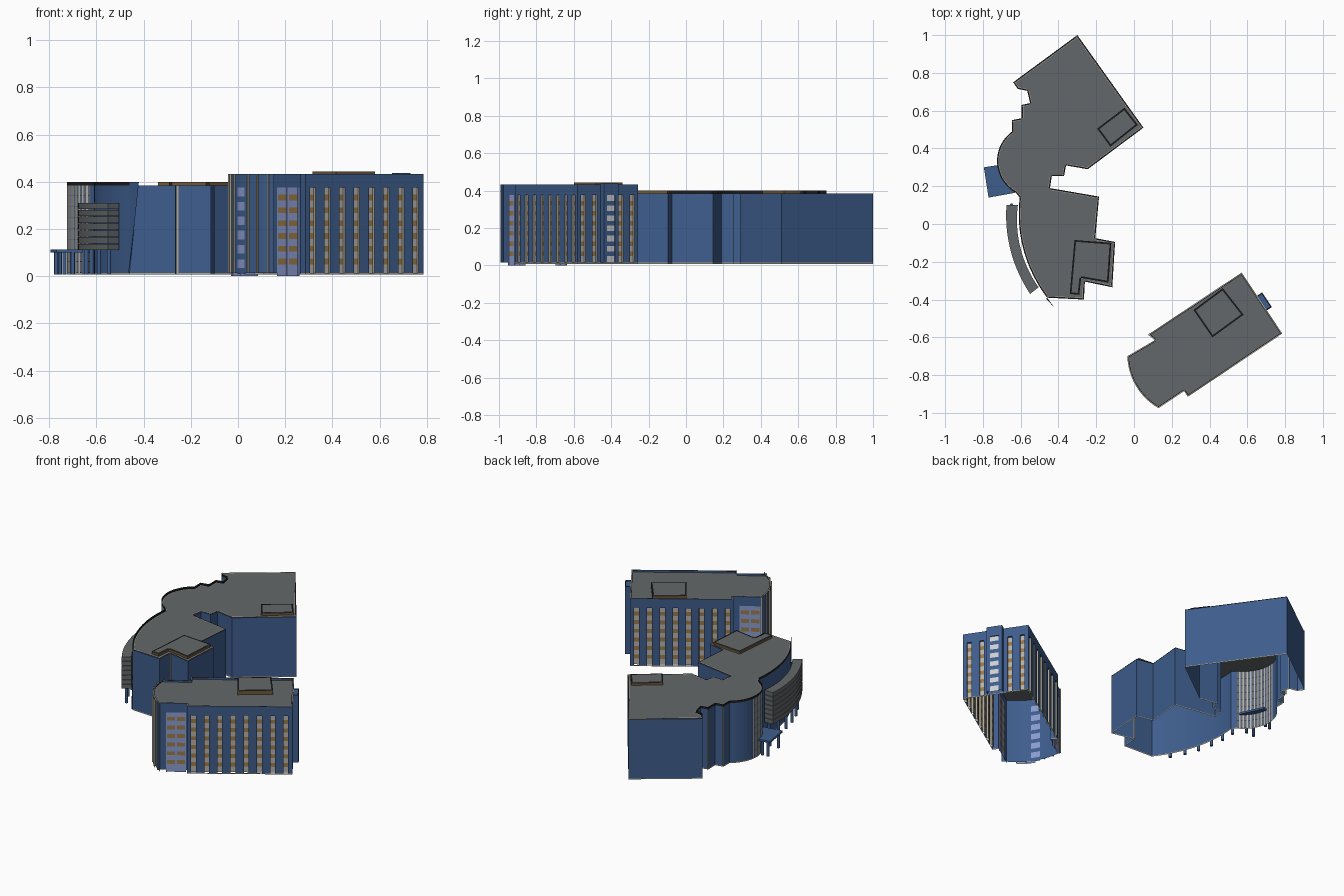
import bpy, bmesh, math
from mathutils import Vector as V

old = bpy.data.objects.get("Cube")
if old:
    bpy.data.objects.remove(old)

COLOURS = {
    "wall_blue": (.048, .110, .265), "roof_grey": (.125, .137, .144),
    "dark_trim": (.012, .012, .014), "spandrel_tan": (.32, .19, .06),
    "pale_glass": (.45, .44, .42), "glass_blue": (.26, .33, .62),
    "plant_brown": (.15, .095, .04), "stone_trim": (.42, .38, .29),
    "white_glass": (.62, .63, .66),
}
MATS, NAMES = [], list(COLOURS)
for name, rgb in COLOURS.items():
    m = bpy.data.materials.new(name)
    m.use_nodes = True
    m.diffuse_color = (*rgb, 1)
    m.node_tree.nodes["Principled BSDF"].inputs["Base Color"].default_value = (*rgb, 1)
    MATS.append(m)
BLUE, ROOF, DARK, TAN, PALE, GLASS, BROWN, STONE, WHITE = range(len(NAMES))


def finish(name, bm):
    bmesh.ops.remove_doubles(bm, verts=bm.verts, dist=1e-5)
    me = bpy.data.meshes.new(name)
    bm.to_mesh(me)
    bm.free()
    for m in MATS:
        me.materials.append(m)
    ob = bpy.data.objects.new(name, me)
    bpy.context.collection.objects.link(ob)


def face(bm, pts, mat):
    f = bm.faces.new([bm.verts.new(p) for p in pts])
    f.material_index = mat


def out(a, b):
    d = (b - a).normalized()
    return V((-d.y, d.x))


def rect(bm, a, b, z0, z1, mat):
    # upright panel; outlines run clockwise so its front faces outward
    face(bm, [(*b, z0), (*a, z0), (*a, z1), (*b, z1)], mat)


def flat(bm, pts, z, mat):
    face(bm, [(*p, z) for p in reversed(pts)], mat)


def arc(p0, p1, p2, n):
    # n + 1 points on the circle through three points
    a, b, c = V(p0), V(p1), V(p2)
    d = 2 * (a.x * (b.y - c.y) + b.x * (c.y - a.y) + c.x * (a.y - b.y))
    s = [p.length_squared for p in (a, b, c)]
    o = V(((s[0] * (b.y - c.y) + s[1] * (c.y - a.y) + s[2] * (a.y - b.y)) / d,
           (s[0] * (c.x - b.x) + s[1] * (a.x - c.x) + s[2] * (b.x - a.x)) / d))
    t0 = math.atan2(*(a - o).yx)
    t = math.remainder(math.atan2(*(c - o).yx) - t0, math.tau)
    r = (a - o).length
    return [o + r * V((math.cos(t0 + t * i / n), math.sin(t0 + t * i / n))) for i in range(n + 1)]


def pairs(pts, closed=False):
    return list(zip(pts, pts[1:] + (pts[:1] if closed else [])))


def coping(bm, edges, z, mat, w0, w1):
    # flat strip along the edges, from inset w0 to inset w1
    for a, b in edges:
        n = out(a, b)
        face(bm, [(*(a - n * w0), z), (*(a - n * w1), z), (*(b - n * w1), z), (*(b - n * w0), z)], mat)


def rib(bm, p, d, n, z0, z1):
    # slim three-sided upright strip standing on a wall
    q = [p - d * .003, p - d * .003 + n * .008, p + d * .003 + n * .008, p + d * .003]
    for u, v in pairs(q):
        rect(bm, u, v, z0, z1, STONE)


def prism(name, pts, z0, z1, side, top, rim=None, base=False):
    bm = bmesh.new()
    pts = [V(p) for p in pts]
    for a, b in pairs(pts, True):
        rect(bm, a, b, z0, z1, side)
    flat(bm, pts, z1, top)
    if base:
        face(bm, [(*p, z0) for p in pts], side)
    if rim is not None:
        coping(bm, pairs(pts, True), z1 + .002, rim, 0, .009)
    finish(name, bm)


def rows(bm, a, b, z0, z1, n, lower, upper, share):
    h = (z1 - z0) / n
    for i in range(n):
        z = z0 + i * h
        rect(bm, a, b, z, z + h * share, lower)
        rect(bm, a, b, z + h * share, z + h, upper)


def window_wall(bm, a, b, n, width, wall, jamb, lower, upper, z0, z1, depth):
    # n recessed window strips between piers
    for i in range(n):
        p = [a.lerp(b, (i + t) / n) for t in (0, .5 - width / 2, .5 + width / 2, 1)]
        q = [v - out(a, b) * depth for v in p]
        rect(bm, p[0], p[1], z0, z1, wall)
        rect(bm, p[2], p[3], z0, z1, wall)
        rect(bm, p[1], q[1], z0, z1, jamb)
        rect(bm, q[2], p[2], z0, z1, jamb)
        rect(bm, q[1], q[2], z0, .05, upper)
        rows(bm, q[1], q[2], .05, z1, 6, lower, upper, .45)
        face(bm, [(*v, z1) for v in (p[1], p[2], q[2], q[1])], wall)


# Large curved building: open-bottomed shell with flat roof
ZG, Z0, ZA = .008, .014, .385
east = [V(p) for p in [(-.30, 1), (.05, .51), (-.245, .29), (-.36, .31), (-.37, .255), (-.435, .255),
                       (-.445, .19), (-.185, .145), (-.205, -.075), (-.10, -.095), (-.115, -.335),
                       (-.26, -.305), (-.265, -.40)]]
sweep = arc((-.46, -.39), (-.575, -.17), (-.605, .14), 16)
bulge = arc((-.625, .165), (-.725, .34), (-.645, .49), 18)
jags = [V(p) for p in [(-.645, .55), (-.595, .56), (-.595, .63), (-.55, .64), (-.565, .705),
                       (-.615, .715), (-.64, .75)]]
outline = east + sweep + bulge + jags
bm = bmesh.new()
for a, b in pairs(outline, True):
    rect(bm, a, b, ZG, Z0, STONE)
    if a in bulge and b in bulge and a.y < .36:
        p = [a.lerp(b, t) for t in (0, .15, .62, 1)]
        rect(bm, p[0], p[1], Z0, ZA, BLUE)
        rows(bm, p[1], p[2], Z0, ZA, 8, DARK, ROOF, .07)
        rect(bm, p[2], p[3], Z0, ZA, PALE)
    else:
        rect(bm, a, b, Z0, ZA, BLUE)
flat(bm, outline, ZA, ROOF)
finish("curved_building", bm)

bm = bmesh.new()
coping(bm, pairs(outline, True), ZA + .002, DARK, 0, .007)
coping(bm, pairs(outline, True), ZA + .003, STONE, .007, .0095)
for a, b in pairs(sweep + bulge + jags):
    rect(bm, a, b, ZA, .40, DARK)
finish("curved_building_parapet", bm)

# Stone corner strips
bm = bmesh.new()
for a, b in pairs(jags)[::2] + pairs(east)[11:]:
    rib(bm, a, (b - a).normalized(), out(a, b), Z0, ZA)
finish("corner_strips", bm)

# Raking fin at the south end of the sweep
bm = bmesh.new()
face(bm, [(-.46, -.39, Z0), (-.465, -.395, Z0), (-.42, -.445, .40), (-.46, -.39, .40)], BLUE)
finish("raking_fin", bm)

# Curved louvre screen on columns
outer = arc((-.55, -.37), (-.645, -.17), (-.675, .10), 16)
inner = arc((-.505, -.335), (-.595, -.15), (-.615, .10), 16)
for i in range(7):
    z = .11 + i * .029
    prism(f"louvre_slat_{i + 1}", outer + inner[::-1], z, z + .026, ROOF, ROOF, base=True)


def column(name, x, y, top):
    bpy.ops.mesh.primitive_cylinder_add(vertices=12, radius=.009, depth=top - ZG,
                                        location=(x, y, (top + ZG) / 2))
    ob = bpy.context.object
    ob.name = name
    ob.data.materials.append(MATS[BLUE])
    bpy.ops.object.shade_smooth_by_angle()


for i, k in enumerate(range(1, 17, 3)):
    p = outer[k].lerp(inner[k], .45)
    column(f"screen_column_{i + 1}", p.x, p.y, .11)

# Entrance canopy
prism("entrance_canopy", [(-.63, .165), (-.77, .14), (-.795, .30), (-.70, .315)],
      .10, .112, BLUE, BLUE, base=True)
for i, (x, y) in enumerate([(-.755, .16), (-.77, .285), (-.70, .165), (-.735, .29)]):
    column(f"canopy_column_{i + 1}", x, y, .10)

# Rooftop plant rooms
prism("north_plant_room", [(-.05, .615), (.02, .525), (-.125, .41), (-.195, .505)],
      ZA, .40, BROWN, ROOF, DARK)
prism("south_plant_room", [(-.315, -.085), (-.12, -.10), (-.135, -.31), (-.28, -.285),
                           (-.29, -.375), (-.34, -.37)], ZA, .40, BROWN, ROOF, DARK)

# Office block with strip windows, roof set below the parapet
ZB, BAND, ZR = .433, .375, .418
ne, se, sw, sw2, s_end = [V(p) for p in [(.57, -.257), (.785, -.58), (.285, -.915), (.265, -.885),
                                         (.13, -.975)]]
n_end, nw2, nw = [V(p) for p in [(-.035, -.70), (.11, -.615), (.075, -.585)]]
bay_n, bay_s = ne.lerp(se, .38), ne.lerp(se, .62)
west = arc(s_end, (.015, -.865), n_end, 12)
block = [ne, se, sw, sw2] + west + [nw2, nw]
bm = bmesh.new()
for a, b, n in [(ne, bay_n, 2), (bay_s, se, 2), (se, sw, 8), (nw, ne, 8)]:
    window_wall(bm, a, b, n, .36, BLUE, STONE, TAN, PALE, Z0, BAND, .012)
    rect(bm, a, b, BAND, ZB, BLUE)
for a, b in [(sw2, s_end), (n_end, nw2)]:
    p, q = a.lerp(b, .04), a.lerp(b, .74)
    rect(bm, a, p, Z0, BAND, BLUE)
    window_wall(bm, p, q, 2, .8, GLASS, GLASS, TAN, GLASS, 0, BAND, .004)
    rect(bm, q, b, Z0, BAND, BLUE)
    rect(bm, a, b, BAND, ZB, BLUE)
for a, b in [(sw, sw2), (nw2, nw), (bay_n, bay_s)]:
    rect(bm, a, b, Z0, ZB, BLUE)
for i, (a, b) in enumerate(pairs(west)):
    if i in (5, 6):
        rows(bm, a, b, .01, BAND, 6, BLUE, GLASS, .4)
        rect(bm, a, b, BAND, ZB, BLUE)
    else:
        rect(bm, a, b, Z0, ZB, BLUE)
    if 1 < i < 6:
        rect(bm, a, b, 0, .01, GLASS)
for a, b in pairs(block, True):
    if (a, b) not in ((sw2, s_end), (n_end, nw2)) and a not in west:
        rect(bm, a, b, ZG, Z0, STONE)
flat(bm, block, ZR, ROOF)
coping(bm, pairs(block, True), ZB, STONE, 0, .005)
coping(bm, pairs(block, True), ZB - .001, DARK, .005, .008)
rect(bm, V((.152, -.992)), s_end, Z0, ZB, BLUE)
finish("office_block", bm)

# Stone ribs on the curved end
bm = bmesh.new()
for k in (0, 2, 4, 8, 10, 12):
    a, b = west[max(k - 1, 0)], west[min(k + 1, 12)]
    rib(bm, west[k], (b - a).normalized(), out(a, b), Z0, ZB)
finish("end_wall_ribs", bm)

# Stair bay on the east end, with a window column
n = out(ne, se) * .032
bm = bmesh.new()
p, q = bay_n + n, bay_s + n
rect(bm, bay_n, p, Z0, .438, BLUE)
rect(bm, q, bay_s, Z0, .438, BLUE)
window_wall(bm, p, q, 1, .55, BLUE, BLUE, BLUE, WHITE, Z0, BAND, .006)
rect(bm, p, q, BAND, .438, BLUE)
flat(bm, [bay_n, p, q, bay_s], .43, BLUE)
coping(bm, [(bay_n, p), (p, q), (q, bay_s)], .438, DARK, 0, .006)
finish("stair_bay", bm)

prism("office_plant_room", [(.47, -.34), (.58, -.48), (.415, -.60), (.315, -.455)],
      ZR, .443, BROWN, ROOF, DARK)
